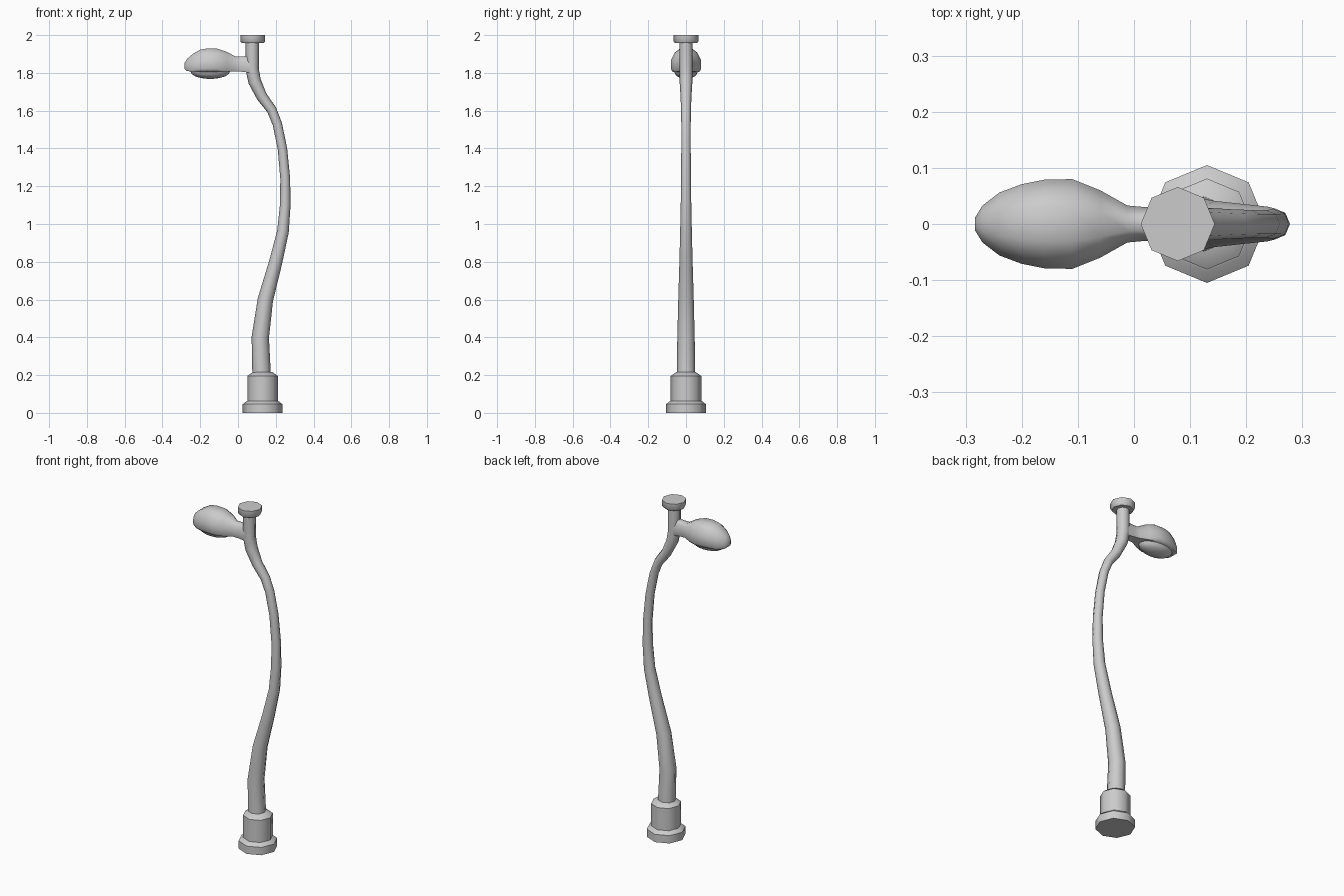
import bpy, bmesh, math
from mathutils import Vector

if "Cube" in bpy.data.objects:
    bpy.data.objects.remove(bpy.data.objects["Cube"])

def loft(name, rings, angle=50):
    """Skin a list of closed rings and cap both ends."""
    bm = bmesh.new()
    vs = [[bm.verts.new(p) for p in r] for r in rings]
    n = len(vs[0])
    for a, b in zip(vs, vs[1:]):
        for i in range(n):
            j = (i + 1) % n
            bm.faces.new((a[i], a[j], b[j], b[i]))
    bm.faces.new(vs[0][::-1])
    bm.faces.new(vs[-1])
    bmesh.ops.recalc_face_normals(bm, faces=bm.faces[:])
    me = bpy.data.meshes.new(name)
    bm.to_mesh(me)
    bm.free()
    ob = bpy.data.objects.new(name, me)
    bpy.context.collection.objects.link(ob)
    bpy.ops.object.select_all(action='DESELECT')
    ob.select_set(True)
    bpy.context.view_layer.objects.active = ob
    bpy.ops.object.shade_smooth_by_angle(angle=math.radians(angle))
    return ob

ANG = [i * math.tau / 8 for i in range(8)]

def turned(name, x, profile):
    """Octagonal turned part from (radius, z) pairs."""
    return loft(name, [[(x + r * math.cos(a), r * math.sin(a), z) for a in ANG]
                       for r, z in profile], 48)

# Stepped base and top cap
turned("base", 0.13, [(0.105, 0), (0.105, 0.046), (0.085, 0.062), (0.081, 0.064),
                      (0.081, 0.195), (0.052, 0.216)])
turned("top_cap", 0.078, [(0.058, 1.957), (0.066, 1.968), (0.066, 2.0)])

# Curved tapering pole: (x, z, radius)
path = [(0.125, 0.20, 0.049), (0.118, 0.40, 0.046), (0.145, 0.60, 0.041),
        (0.200, 0.80, 0.035), (0.238, 0.96, 0.031), (0.250, 1.10, 0.028),
        (0.250, 1.24, 0.026), (0.235, 1.40, 0.025), (0.208, 1.53, 0.025),
        (0.178, 1.605, 0.026), (0.126, 1.675, 0.029), (0.088, 1.755, 0.034),
        (0.075, 1.82, 0.035), (0.076, 1.965, 0.035)]
rings = []
for i, (x, z, r) in enumerate(path):
    a, b = path[max(i - 1, 0)], path[min(i + 1, len(path) - 1)]
    t = Vector((b[0] - a[0], 0, b[1] - a[1])).normalized()
    if i in (0, len(path) - 1):
        t = Vector((0, 0, 1))
    side = Vector((t.z, 0, -t.x))
    rings.append([Vector((x, 0, z)) + side * r * math.cos(k)
                  + Vector((0, r * math.sin(k), 0)) for k in ANG])
loft("pole", rings, 60)

# Lamp head with neck: (x, half width, bottom z, top z)
stations = [(-0.283, 0.012, 1.822, 1.852), (-0.270, 0.033, 1.810, 1.874),
            (-0.240, 0.056, 1.806, 1.900), (-0.200, 0.071, 1.806, 1.923),
            (-0.160, 0.079, 1.806, 1.930), (-0.110, 0.080, 1.806, 1.928),
            (-0.060, 0.060, 1.806, 1.912), (-0.012, 0.033, 1.808, 1.886),
            (0.020, 0.030, 1.806, 1.887), (0.070, 0.030, 1.800, 1.892)]
half = [(0.88, 0), (1, 0.12), (1, 0.5), (0.75, 0.82), (0.38, 1)]
section = half + [(-u, v) for u, v in reversed(half)]
loft("lamp_head", [[(x, w * u, zb + (zt - zb) * v) for u, v in section]
                   for x, w, zb, zt in stations], 60)

# Domed lens under the head
lens = []
for d in (0, 20, 40, 60, 80):
    c, s = math.cos(math.radians(d)), math.sin(math.radians(d))
    lens.append([(-0.147 + 0.105 * c * math.cos(k * math.tau / 16),
                  0.062 * c * math.sin(k * math.tau / 16),
                  1.808 - 0.040 * s) for k in range(16)])
loft("lamp_lens", lens, 60)
